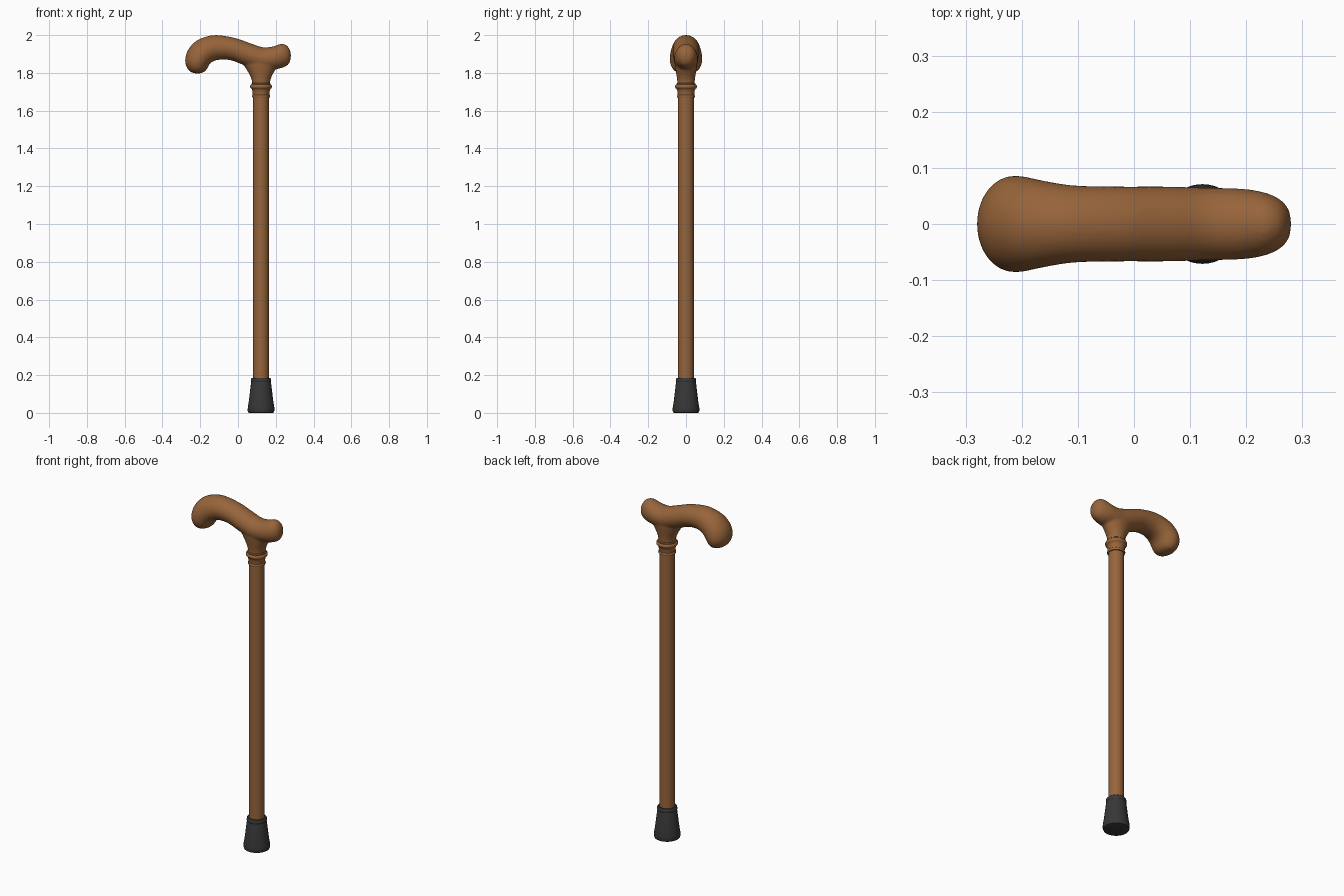
import bpy, bmesh, math
from mathutils import Vector

if "Cube" in bpy.data.objects:
    bpy.data.objects.remove(bpy.data.objects["Cube"])

AXIS_X = 0.122  # shaft axis


def material(name, rgb):
    m = bpy.data.materials.new(name)
    m.diffuse_color = (*rgb, 1)
    m.use_nodes = True
    m.node_tree.nodes["Principled BSDF"].inputs["Base Color"].default_value = m.diffuse_color
    return m


wood = material("brown wood", (0.31, 0.128, 0.043))
rubber = material("black rubber", (0.038, 0.038, 0.038))


def make_object(name, rings, mat, angle=40):
    """Skin a list of equal-length vertex rings and cap both ends."""
    bm = bmesh.new()
    loops = [[bm.verts.new(p) for p in ring] for ring in rings]
    n = len(loops[0])
    for a, b in zip(loops, loops[1:]):
        for i in range(n):
            bm.faces.new((a[i], a[(i + 1) % n], b[(i + 1) % n], b[i]))
    bm.faces.new(loops[0])
    bm.faces.new(loops[-1])
    bmesh.ops.recalc_face_normals(bm, faces=bm.faces)
    me = bpy.data.meshes.new(name)
    bm.to_mesh(me)
    bm.free()
    me.materials.append(mat)
    ob = bpy.data.objects.new(name, me)
    bpy.context.collection.objects.link(ob)
    bpy.ops.object.select_all(action='DESELECT')
    ob.select_set(True)
    bpy.context.view_layer.objects.active = ob
    bpy.ops.object.shade_smooth_by_angle(angle=math.radians(angle))
    return ob


def lathe(name, profile, mat, n=40):
    """profile: (radius, z) or (radius x, z, radius y)"""
    rings = []
    for p in profile:
        rx, z, ry = p[0], p[1], p[-1] if len(p) == 3 else p[0]
        rings.append([(AXIS_X + rx * math.cos(2 * math.pi * i / n),
                       ry * math.sin(2 * math.pi * i / n), z) for i in range(n)])
    return make_object(name, rings, mat)


def catmull(rows, steps=5):
    out = []
    for i in range(len(rows) - 1):
        p = [rows[max(0, min(len(rows) - 1, i + k))] for k in (-1, 0, 1, 2)]
        for s in range(steps):
            t = s / steps
            out.append([0.5 * (2 * b + (c - a) * t + (2 * a - 5 * b + 4 * c - d) * t * t
                               + (3 * b - a - 3 * c + d) * t ** 3) for a, b, c, d in zip(*p)])
    return out + [list(rows[-1])]


# Handle grip: outer edge (x, z), inner edge (x, z), half width
grip = [
    (-0.224, 1.797, -0.212, 1.796, 0.008),
    (-0.250, 1.805, -0.183, 1.803, 0.050),
    (-0.271, 1.829, -0.165, 1.820, 0.073),
    (-0.280, 1.870, -0.153, 1.842, 0.085),
    (-0.262, 1.926, -0.140, 1.856, 0.085),
    (-0.212, 1.975, -0.122, 1.865, 0.078),
    (-0.125, 2.000, -0.090, 1.870, 0.069),
    (-0.020, 1.986, -0.035, 1.866, 0.067),
    (0.060, 1.959, 0.040, 1.838, 0.067),
    (0.130, 1.936, 0.122, 1.815, 0.065),
    (0.185, 1.940, 0.200, 1.820, 0.063),
    (0.228, 1.954, 0.240, 1.829, 0.056),
    (0.258, 1.945, 0.265, 1.843, 0.043),
    (0.274, 1.922, 0.277, 1.866, 0.026),
    (0.280, 1.900, 0.280, 1.890, 0.006),
]
N = 32
rings = []
for ox, oz, ix, iz, w in catmull(grip):
    c, h = Vector(((ox + ix) / 2, 0, (oz + iz) / 2)), Vector(((ox - ix) / 2, 0, (oz - iz) / 2))
    rings.append([c + h * math.cos(2 * math.pi * i / N) + Vector((0, w * math.sin(2 * math.pi * i / N), 0))
                  for i in range(N)])
handle = make_object("handle", rings, wood)

# Flared neck fused into the grip
neck = lathe("neck", [(0.046, 1.735, 0.046), (0.050, 1.765, 0.047), (0.058, 1.785, 0.050),
                      (0.072, 1.81, 0.054), (0.088, 1.835, 0.058), (0.105, 1.86, 0.060),
                      (0.100, 1.89, 0.058)], wood)
bpy.ops.object.select_all(action='DESELECT')
neck.select_set(True)
handle.select_set(True)
bpy.context.view_layer.objects.active = handle
bpy.ops.object.join()
rm = handle.modifiers.new("fuse", 'REMESH')
rm.mode = 'VOXEL'
rm.voxel_size = 0.006
rm.use_smooth_shade = True
sm = handle.modifiers.new("soften", 'SMOOTH')
sm.factor = 0.5
sm.iterations = 8

# Collar with an upper and a lower bead
lathe("collar", [(0.040, 1.668), (0.046, 1.670), (0.048, 1.676), (0.046, 1.682), (0.044, 1.684),
                 (0.046, 1.705), (0.050, 1.716), (0.055, 1.719), (0.058, 1.724), (0.058, 1.731),
                 (0.055, 1.736), (0.051, 1.738), (0.051, 1.743), (0.046, 1.747)], wood)

# Straight shaft
lathe("shaft", [(0.0415, 0.15), (0.0415, 1.69)], wood)

# Rubber foot with a rim at the top
lathe("rubber_tip", [(0.062, 0.0), (0.068, 0.003), (0.071, 0.012), (0.070, 0.03), (0.065, 0.06),
                     (0.053, 0.160), (0.052, 0.163), (0.054, 0.168), (0.053, 0.180),
                     (0.049, 0.185), (0.041, 0.185)], rubber)
